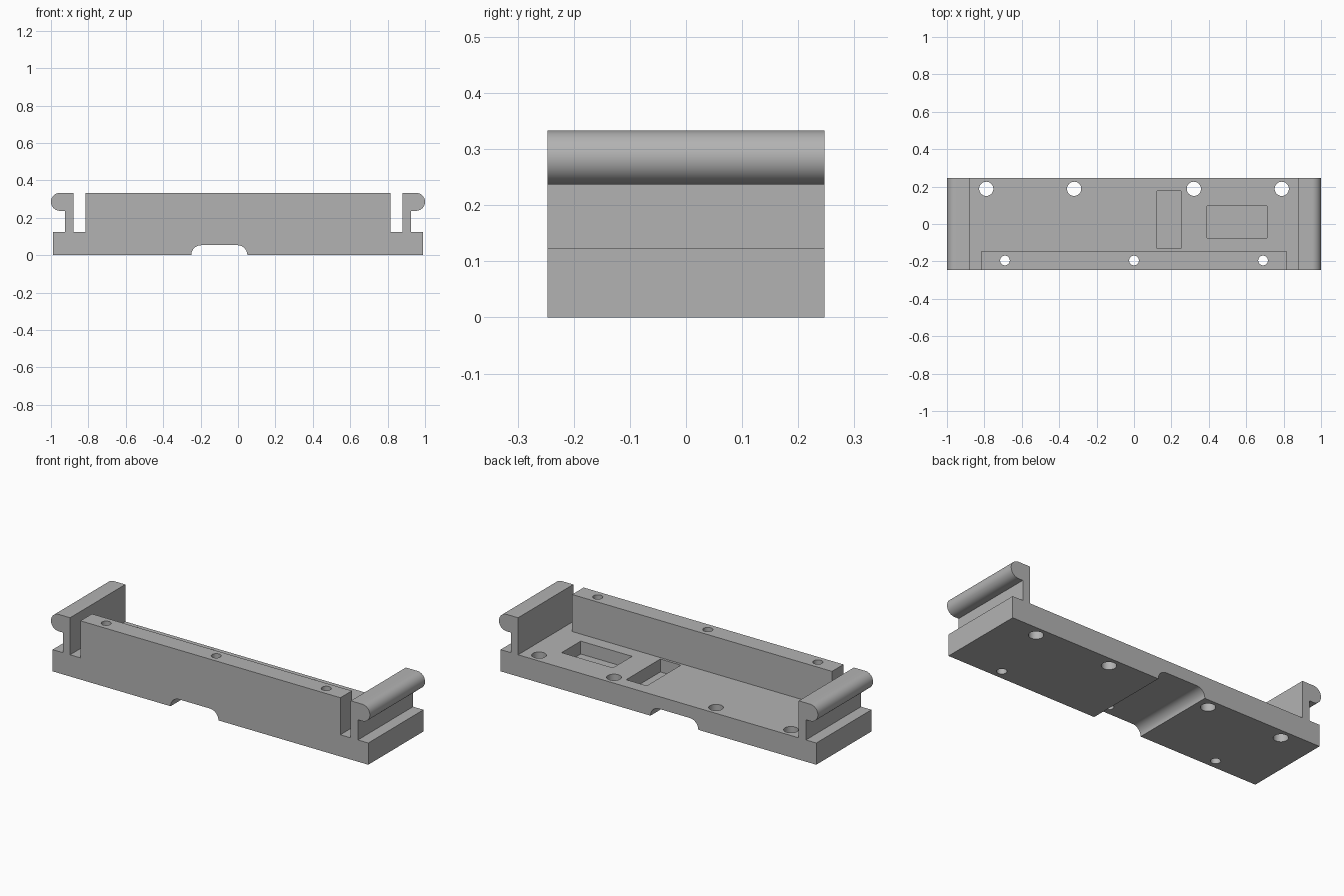
import bpy, bmesh, math

if "Cube" in bpy.data.objects:
    bpy.data.objects.remove(bpy.data.objects["Cube"], do_unlink=True)

HALF_Y, FLOOR, TOP = 0.247, 0.123, 0.333

# Material
grey = bpy.data.materials.new("plain grey")
grey.use_nodes = True
grey.diffuse_color = (0.45, 0.45, 0.45, 1)
grey.node_tree.nodes["Principled BSDF"].inputs["Base Color"].default_value = grey.diffuse_color


def prism(name, points, lift, vector):
    """Extrude a closed outline; lift maps each 2D point into space."""
    bm = bmesh.new()
    face = bm.faces.new([bm.verts.new(lift(*p)) for p in points])
    ext = bmesh.ops.extrude_face_region(bm, geom=[face])
    verts = [g for g in ext["geom"] if isinstance(g, bmesh.types.BMVert)]
    bmesh.ops.translate(bm, verts=verts, vec=vector)
    bmesh.ops.recalc_face_normals(bm, faces=bm.faces)
    mesh = bpy.data.meshes.new(name)
    bm.to_mesh(mesh)
    bm.free()
    obj = bpy.data.objects.new(name, mesh)
    bpy.context.collection.objects.link(obj)
    mesh.materials.append(grey)
    return obj


def arc(cx, cz, r, start, end, steps):
    angles = [math.radians(start + (end - start) * i / steps) for i in range(steps + 1)]
    return [(cx + r * math.cos(a), cz + r * math.sin(a)) for a in angles]


def cut(body, points, z0, z1):
    """Remove a vertical prism from the body."""
    tool = prism("cutter", points, lambda x, y: (x, y, z0), (0, 0, z1 - z0))
    tool.hide_render = True
    mod = body.modifiers.new("cut", "BOOLEAN")
    mod.operation, mod.solver, mod.object = "DIFFERENCE", "EXACT", tool
    bpy.context.view_layer.objects.active = body
    bpy.ops.object.modifier_apply(modifier=mod.name)
    bpy.data.objects.remove(tool, do_unlink=True)


def rect(x0, x1, y0, y1):
    return [(x0, y0), (x1, y0), (x1, y1), (x0, y1)]


# Front outline: slab, hooked end arm, slot, centre wall, mirrored to the other side
r = 0.048
side = [(0.99, 0), (0.99, FLOOR), (0.925, FLOOR), (0.925, TOP - 2 * r)]
side += arc(1 - r, TOP - r, r, -90, 90, 20)
side += [(0.88, TOP), (0.88, FLOOR), (0.815, FLOOR), (0.815, TOP)]
outline = side + [(-x, z) for x, z in reversed(side)]

# Rounded channel under the slab
outline += arc(-0.197, 0, 0.053, 180, 90, 12) + arc(-0.003, 0, 0.053, 90, 0, 12)

body = prism("mounting_bracket", outline, lambda x, z: (x, -HALF_Y, z), (0, 2 * HALF_Y, 0))

# Open tray behind the front wall
cut(body, rect(-0.85, 0.85, -0.144, 0.3), FLOOR, 0.5)

# Two shallow pockets in the tray floor
cut(body, rect(0.123, 0.252, -0.13, 0.176), 0.05, 0.2)
cut(body, rect(0.39, 0.712, -0.074, 0.097), 0.05, 0.2)

# Screw holes: large in the tray, small through the front wall
for x in (-0.79, -0.32, 0.32, 0.79):
    cut(body, arc(x, 0.188, 0.038, 0, 348.75, 31), -0.1, 0.5)
for x in (-0.69, 0, 0.69):
    cut(body, arc(x, -0.195, 0.026, 0, 348.75, 31), -0.1, 0.5)

# Smooth round parts, keep edges sharp
bpy.ops.object.select_all(action="DESELECT")
body.select_set(True)
bpy.context.view_layer.objects.active = body
bpy.ops.object.shade_smooth_by_angle(angle=math.radians(30))
